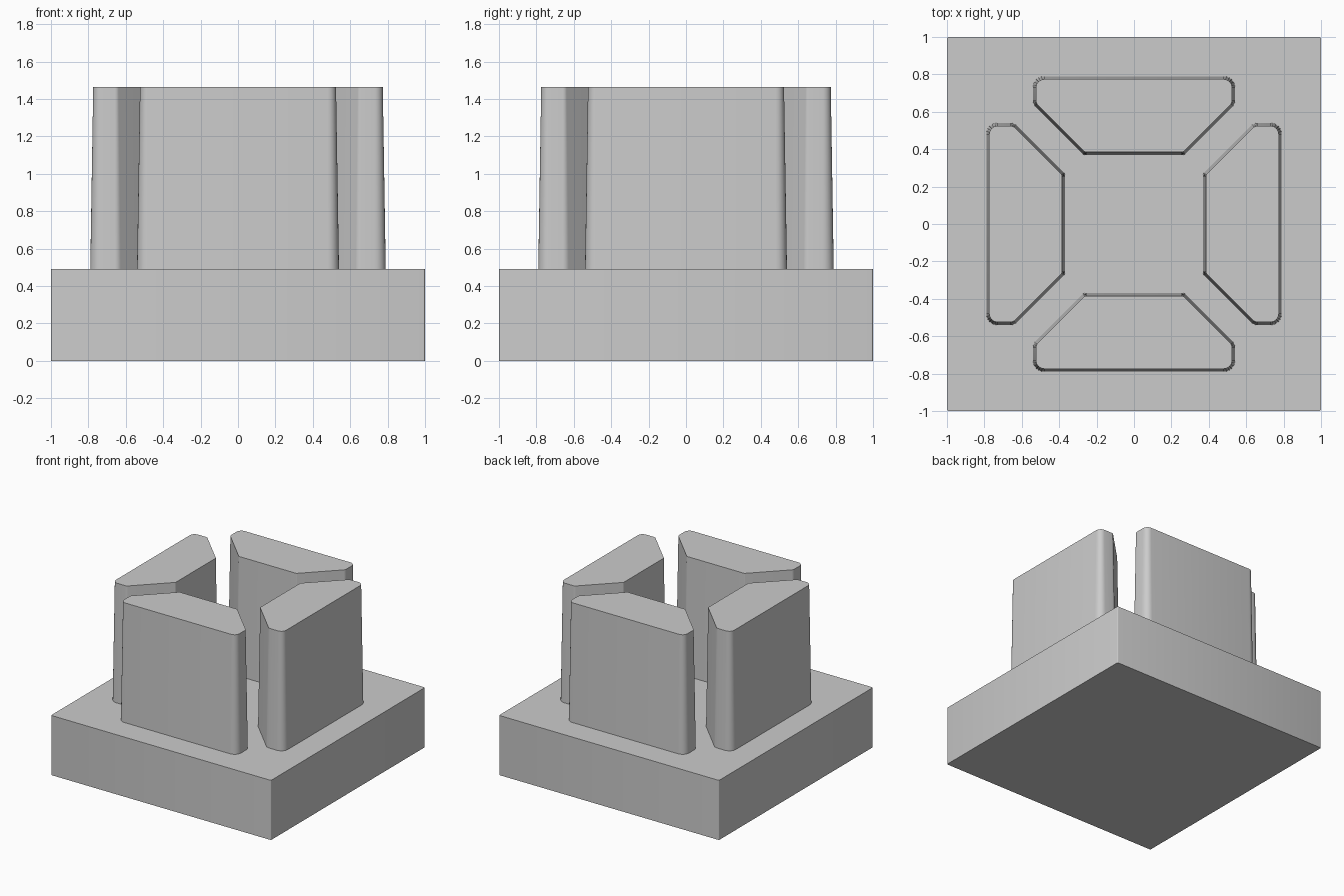
import bpy, bmesh, math
from mathutils import Vector, Matrix

cube = bpy.data.objects.get("Cube")
if cube:
    bpy.data.objects.remove(cube, do_unlink=True)

GREY = (0.6, 0.6, 0.6, 1)
mat = bpy.data.materials.new("light_grey")
mat.use_nodes = True
mat.diffuse_color = GREY
mat.node_tree.nodes["Principled BSDF"].inputs["Base Color"].default_value = GREY

BASE_TOP, PRONG_TOP, DRAFT = 0.49, 1.465, 0.016


def rounded(corners, steps=6):
    """Fillet a convex outline given as (x, y, radius) corners."""
    points = []
    for i, (x, y, r) in enumerate(corners):
        p = Vector((x, y))
        a = (Vector(corners[i - 1][:2]) - p).normalized()
        b = (Vector(corners[(i + 1) % len(corners)][:2]) - p).normalized()
        half = a.angle(b) / 2
        centre = p + (a + b).normalized() * (r / math.sin(half))
        start = p + a * (r / math.tan(half)) - centre
        sweep = math.pi - 2 * half
        for s in range(steps + 1):
            points.append(centre + Matrix.Rotation(sweep * s / steps, 2) @ start)
    return points


def prong_outline(inset):
    """Trapezoid with clipped outer ends, shrunk evenly by inset."""
    w, outer, inner = 0.54 - inset, -0.79 + inset, -0.368 - inset
    diag = -0.1 - inset * math.sqrt(2)
    r = 0.06 - inset
    right = [(w, outer, r), (w, diag - w, 0.045 - inset),
             (diag - inner, inner, 0.03 - inset)]
    return rounded(right + [(-x, y, q) for x, y, q in reversed(right)])


def loft(name, low, high, z0, z1, angle=0):
    """Solid between two matching outlines, turned about z."""
    bm = bmesh.new()
    bottom = [bm.verts.new((p.x, p.y, z0)) for p in low]
    top = [bm.verts.new((p.x, p.y, z1)) for p in high]
    n = len(bottom)
    bm.faces.new(bottom[::-1])
    bm.faces.new(top)
    for i in range(n):
        j = (i + 1) % n
        bm.faces.new((bottom[i], bottom[j], top[j], top[i]))
    bmesh.ops.rotate(bm, verts=bm.verts, matrix=Matrix.Rotation(angle, 3, 'Z'))
    bmesh.ops.recalc_face_normals(bm, faces=bm.faces)
    mesh = bpy.data.meshes.new(name)
    bm.to_mesh(mesh)
    bm.free()
    mesh.materials.append(mat)
    obj = bpy.data.objects.new(name, mesh)
    bpy.context.collection.objects.link(obj)
    bpy.ops.object.select_all(action='DESELECT')
    obj.select_set(True)
    bpy.context.view_layer.objects.active = obj
    bpy.ops.object.shade_smooth_by_angle(angle=math.radians(30))
    return obj


# Square base block with slightly eased upright edges
square = rounded([(-1, -1, 0.01), (1, -1, 0.01), (1, 1, 0.01), (-1, 1, 0.01)], 3)
loft("base", square, square, 0, BASE_TOP)

# Four tapered prongs, set a hair into the base
for k, side in enumerate(("front", "left", "back", "right")):
    loft(side + "_prong", prong_outline(0), prong_outline(DRAFT),
         BASE_TOP - 0.005, PRONG_TOP, k * math.pi / 2)
